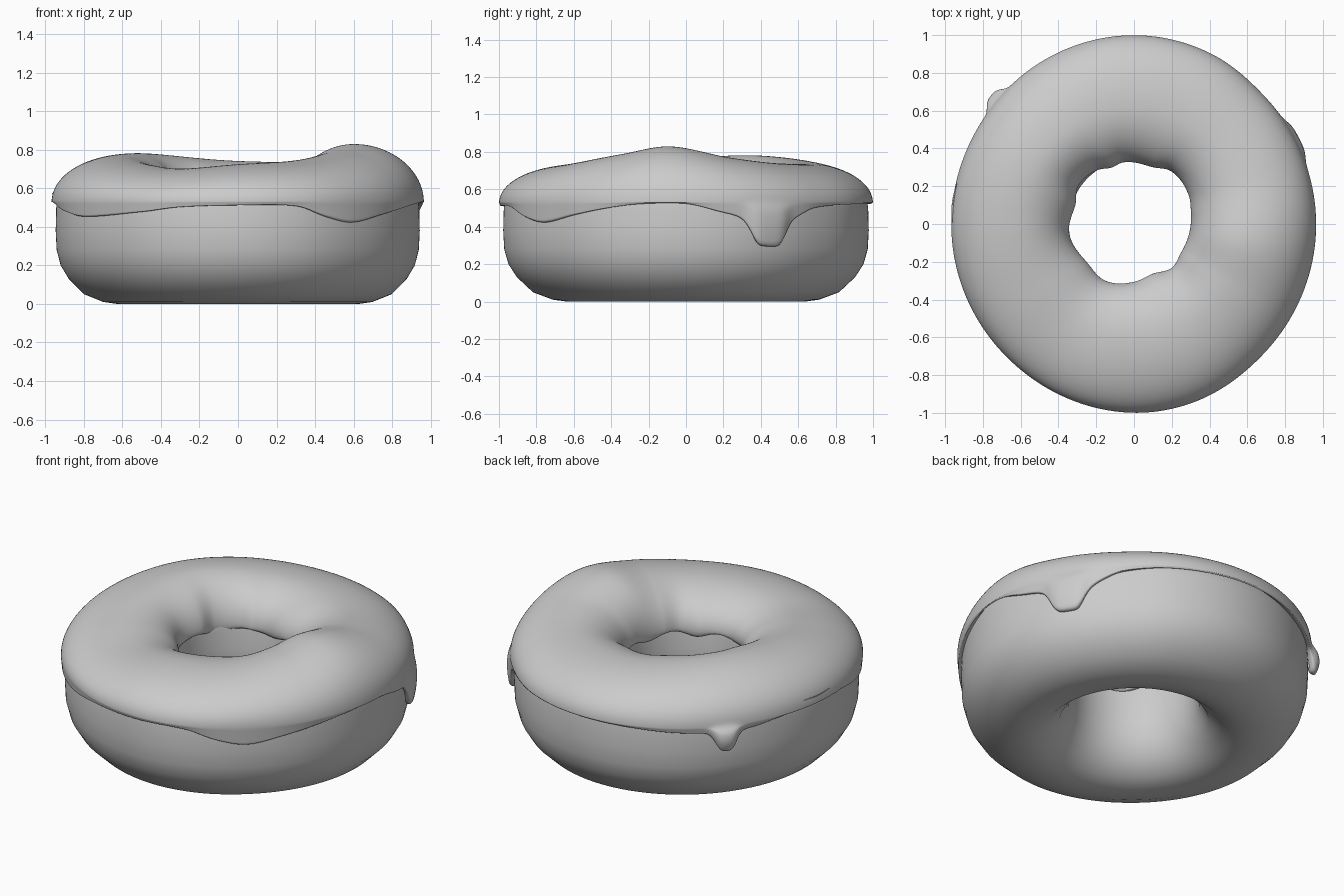
import bpy, bmesh, math

if "Cube" in bpy.data.objects:
    bpy.data.objects.remove(bpy.data.objects["Cube"])

N = 240


def curve(keys):
    """Smooth periodic function of angle (degrees) through (angle, value) keys."""
    keys = sorted(keys)
    k = ([(a - 360, v) for a, v in keys[-2:]] + keys
         + [(a + 360, v) for a, v in keys[:3]])

    def f(a):
        a %= 360
        i = max(j for j in range(1, len(k) - 2) if k[j][0] <= a)
        (a0, v0), (a1, v1), (a2, v2), (a3, v3) = k[i - 1:i + 3]
        h = a2 - a1
        t = (a - a1) / h
        m1 = (v2 - v0) / (a2 - a0) * h
        m2 = (v3 - v1) / (a3 - a1) * h
        return ((2*t**3 - 3*t**2 + 1) * v1 + (t**3 - 2*t**2 + t) * m1
                + (3*t**2 - 2*t**3) * v2 + (t**3 - t**2) * m2)
    return f


def drip(a, centre, half):
    d = (a - centre + 180) % 360 - 180
    return 1 / (1 + abs(d / half) ** 6)


# Outline functions around the ring
crest = curve([(352, .83), (22, .77), (50, .74), (90, .742), (144, .782), (180, .765),
               (215, .725), (240, .702), (270, .725), (300, .745), (328, .79)])
outer = curve([(0, .965), (45, .968), (65, .99), (90, 1.0), (120, .99), (148, .972),
               (180, .968), (225, .975), (270, 1.0), (290, .995), (315, .972)])
inner = curve([(10, .305), (27, .325), (55, .34), (72, .315), (100, .33), (112, .32),
               (125, .345), (146, .355), (162, .325), (188, .345), (219, .32), (243, .335),
               (270, .305), (291, .28), (311, .305), (329, .29)])
hem = curve([(0, .522), (12, .475), (22, .45), (36, .445), (46, .50), (68, .52), (100, .52),
             (127, .495), (146, .495), (160, .525), (185, .525), (200, .48), (214, .45),
             (239, .475), (252, .50), (270, .51), (288, .505), (298, .45), (308, .42),
             (321, .46), (333, .495), (345, .52)])
MID, ZC = .61, .53


def icing_profile(a):
    ro, ri, zc = outer(a), inner(a), crest(a)
    d1, d2 = drip(a, 27.5, 6.5), drip(a, 138, 3.6)
    z_end = hem(a) - .155 * d1 - .115 * d2
    z_in = .50 + .015 * math.sin(math.radians(a * 7))
    pts = [(ri + .005, z_in)]
    for i in range(25):
        t = math.pi * (1 - i / 24)
        c, s = math.cos(t), math.sin(t)
        r = MID + c * ((ro - MID) if c > 0 else (MID - ri))
        pts.append((r, ZC + (zc - ZC) * s))
    for i in range(1, 8):
        f = i / 7
        bulge = (.025 * d1 + .045 * d2) * math.sin(math.pi * min(1, .15 + f * .7))
        pts.append((ro + bulge - .008 * f, ZC + (z_end - ZC) * f))
    return pts


def dough_profile(a):
    k = outer(a) / .97
    low = [(.355, .5), (.345, .4), (.345, .3), (.36, .2), (.41, .1), (.49, .03),
           (.57, .003), (.63, 0), (.70, .01), (.80, .05), (.88, .13), (.922, .2),
           (.943, .28), (.948, .38), (.945, .5)]
    pts = [(r * (1 + (k - 1) * max(0, (r - .35) / .6)), z) for r, z in low]
    ro, top = pts[-1][0], crest(a) - .045
    for i in range(1, 18):
        t = math.pi * i / 18
        c = math.cos(t)
        r = MID + c * ((ro - MID) if c > 0 else (MID - .355))
        pts.append((r, .5 + (top - .5) * math.sin(t)))
    return pts


def ring(name, profile, closed):
    bm = bmesh.new()
    rows = []
    for j in range(N):
        deg = 360 * j / N
        a = math.radians(deg)
        rows.append([bm.verts.new((r * math.cos(a), r * math.sin(a), z))
                     for r, z in profile(deg)])
    m = len(rows[0])
    for j in range(N):
        p, q = rows[j], rows[(j + 1) % N]
        for i in range(m if closed else m - 1):
            n = (i + 1) % m
            bm.faces.new((p[i], p[n], q[n], q[i]))
    if closed:
        bmesh.ops.recalc_face_normals(bm, faces=bm.faces)
    else:
        # crest faces must look upward
        bm.normal_update()
        if sum(f.normal.z for f in bm.faces) < 0:
            bmesh.ops.reverse_faces(bm, faces=bm.faces)
    for f in bm.faces:
        f.smooth = True
    me = bpy.data.meshes.new(name)
    bm.to_mesh(me)
    bm.free()
    ob = bpy.data.objects.new(name, me)
    bpy.context.collection.objects.link(ob)
    return ob


# Dough ring
ring("dough", dough_profile, True)

# Icing shell with rounded hem and two drips
icing = ring("icing", icing_profile, False)
sol = icing.modifiers.new("thickness", 'SOLIDIFY')
sol.thickness = .045
sol.offset = -1
sub = icing.modifiers.new("smooth", 'SUBSURF')
sub.levels = sub.render_levels = 1
